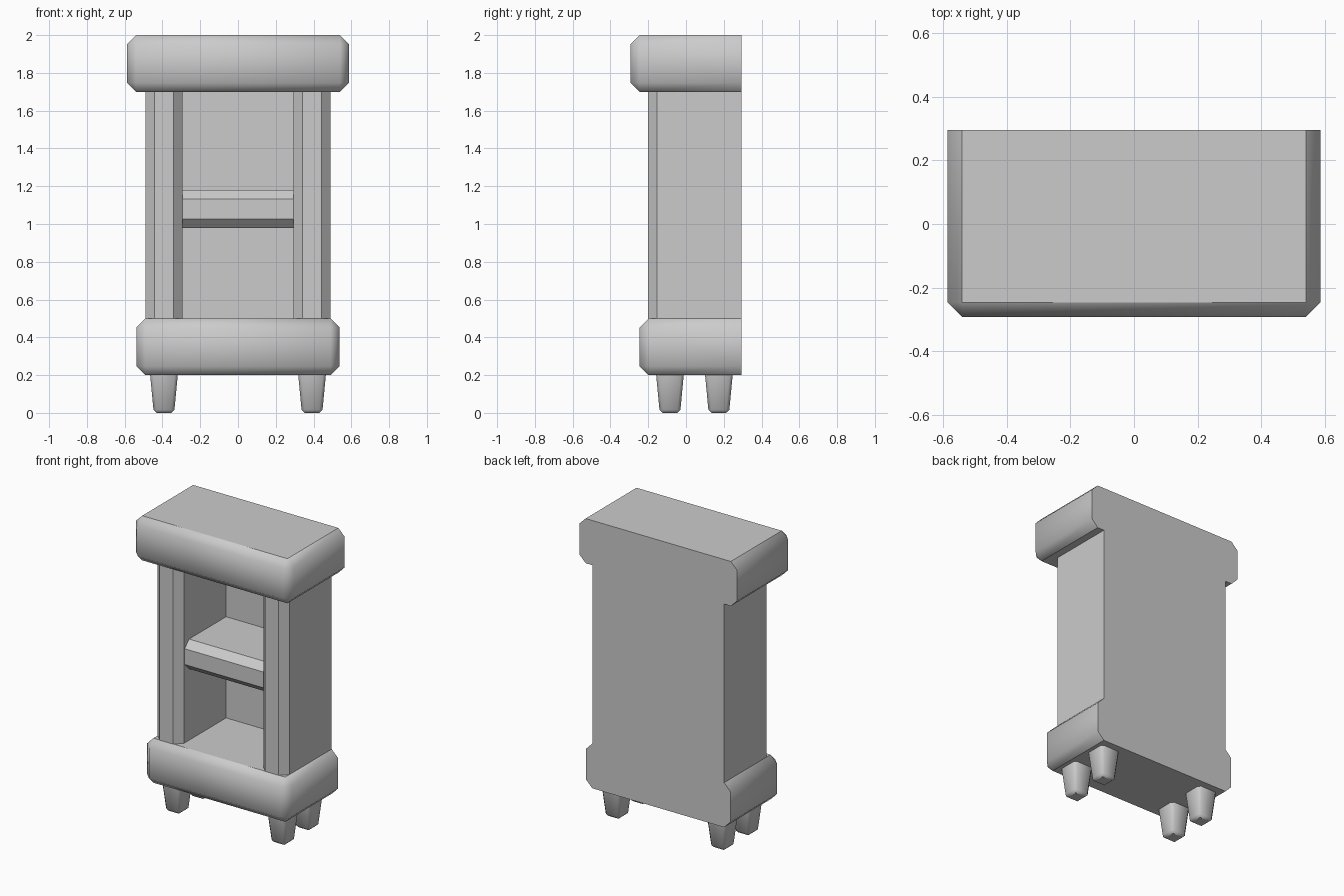
import bpy
import bmesh
from mathutils import Vector

cube = bpy.data.objects.get("Cube")
if cube:
    bpy.data.objects.remove(cube, do_unlink=True)

BACK = 0.295    # plane shared by the back of every part
BEVEL = 0.047

grey = bpy.data.materials.new("plain grey")
grey.use_nodes = True
colour = (0.6, 0.6, 0.6, 1)
grey.diffuse_color = colour
grey.node_tree.nodes["Principled BSDF"].inputs["Base Color"].default_value = colour


def add_object(name, bm):
    mesh = bpy.data.meshes.new(name)
    bm.to_mesh(mesh)
    bm.free()
    mesh.materials.append(grey)
    obj = bpy.data.objects.new(name, mesh)
    bpy.context.collection.objects.link(obj)
    return obj


def box(low, high):
    low, high = Vector(low), Vector(high)
    bm = bmesh.new()
    bmesh.ops.create_cube(bm, size=1)
    for v in bm.verts:
        v.co = (low + high) / 2 + v.co * (high - low)
    bm.normal_update()
    return bm


def open_sides(bm, is_open):
    faces = [f for f in bm.faces if is_open(f.normal)]
    bmesh.ops.delete(bm, geom=faces, context='FACES')


def chamfer(bm, width):
    edges = [e for e in bm.edges if not e.is_boundary]
    bmesh.ops.bevel(bm, geom=edges, offset=width, offset_type='OFFSET',
                    segments=1, profile=0.5, affect='EDGES')
    bm.normal_update()


def soft_slab(name, half_width, front, bottom, top):
    """Chamfered block, open at the back, with soft sides and flat caps."""
    bm = box((-half_width, front, bottom), (half_width, BACK, top))
    open_sides(bm, lambda n: n.y > 0.9)
    chamfer(bm, BEVEL)
    for f in bm.faces:
        f.smooth = abs(f.normal.z) < 0.9
    add_object(name, bm)


# Top and base slabs
soft_slab("top_slab", 0.587, -0.293, 1.7, 2.0)
soft_slab("base_slab", 0.537, -0.245, 0.2, 0.5)

# Side walls with chamfered front corners
for side, name in ((1, "left_wall"), (-1, "right_wall")):
    inner, outer = sorted((side * 0.295, side * 0.49))
    bm = box((inner, -0.2, 0.5), (outer, BACK, 1.7))
    open_sides(bm, lambda n: n.y > 0.9 or abs(n.z) > 0.9)
    chamfer(bm, BEVEL)
    add_object(name, bm)

# Middle shelf with chamfered front edge
bm = box((-0.295, -0.145, 0.98), (0.295, BACK, 1.18))
open_sides(bm, lambda n: n.y > 0.9 or abs(n.x) > 0.9)
chamfer(bm, BEVEL)
add_object("shelf", bm)

# One-piece back panel following the cabinet outline
half = [(0.49, 0.2), (0.537, 0.247), (0.537, 0.453), (0.49, 0.5), (0.49, 1.7),
        (0.54, 1.7), (0.587, 1.747), (0.587, 1.953), (0.54, 2.0)]
outline = half + [(-x, z) for x, z in reversed(half)]
bm = bmesh.new()
face = bm.faces.new([bm.verts.new((x, BACK, z)) for x, z in outline])
face.normal_update()
if face.normal.y < 0:
    face.normal_flip()
add_object("back_panel", bm)

# Tapered feet with rounded corners
for side, x in (("left", 0.392), ("right", -0.392)):
    for end, y in (("front", -0.085), ("back", 0.174)):
        bm = box((-0.073, -0.073, 0), (0.073, 0.073, 0.2))
        for v in bm.verts:
            if v.co.z < 0.1:
                v.co.x *= 0.74
                v.co.y *= 0.74
        open_sides(bm, lambda n: n.z > 0.9)
        chamfer(bm, 0.016)
        for f in bm.faces:
            f.smooth = abs(f.normal.z) < 0.9
        foot = add_object(f"{end}_{side}_foot", bm)
        foot.location = (x, y, 0)
